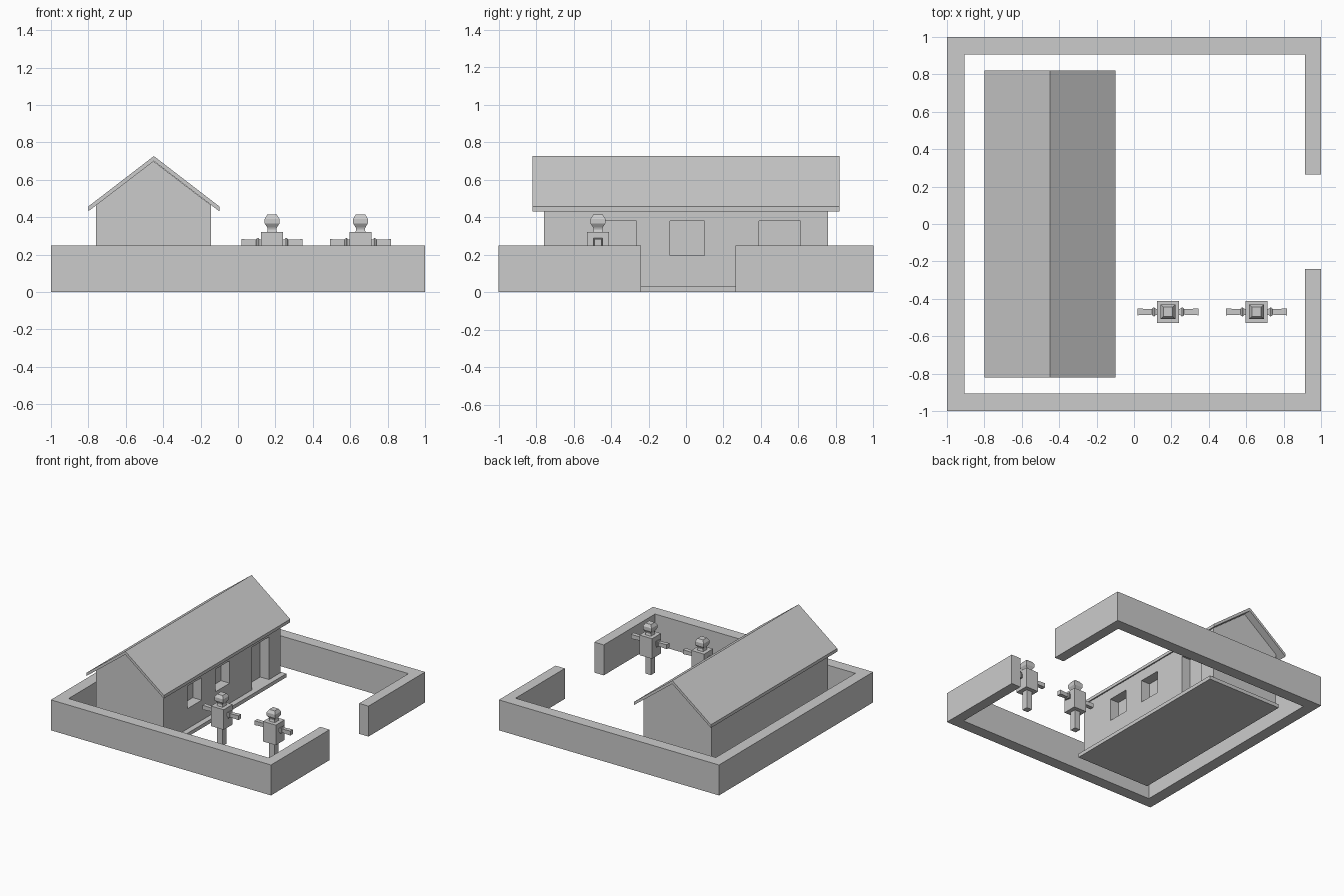
import bpy, bmesh
from mathutils import Vector

if "Cube" in bpy.data.objects:
    bpy.data.objects.remove(bpy.data.objects["Cube"])


def make_object(name, bm):
    bmesh.ops.recalc_face_normals(bm, faces=bm.faces)
    mesh = bpy.data.meshes.new(name)
    bm.to_mesh(mesh)
    bm.free()
    obj = bpy.data.objects.new(name, mesh)
    bpy.context.collection.objects.link(obj)
    return obj


def prism(name, outline, axis, a, b):
    """Extrude a 2D outline from a to b along y (outline is x,z) or z (outline is x,y)."""
    bm = bmesh.new()
    pts = [(u, a, v) if axis == 'y' else (u, v, a) for u, v in outline]
    face = bm.faces.new([bm.verts.new(p) for p in pts])
    geo = bmesh.ops.extrude_face_region(bm, geom=[face])["geom"]
    move = Vector((0, b - a, 0)) if axis == 'y' else Vector((0, 0, b - a))
    bmesh.ops.translate(bm, verts=[g for g in geo if isinstance(g, bmesh.types.BMVert)], vec=move)
    return make_object(name, bm)


def box(name, x0, x1, y0, y1, z0, z1):
    return prism(name, [(x0, y0), (x1, y0), (x1, y1), (x0, y1)], 'z', z0, z1)


def square_loft(name, origin, direction, u, v, profile):
    """Square rings (distance, half width) skinned along a direction."""
    bm = bmesh.new()
    o, d, u, v = map(Vector, (origin, direction, u, v))
    rings = [[bm.verts.new(o + d * t + u * h * i + v * h * j)
              for i, j in ((-1, -1), (1, -1), (1, 1), (-1, 1))] for t, h in profile]
    for r, s in zip(rings, rings[1:]):
        for k in range(4):
            bm.faces.new((r[k], r[(k + 1) % 4], s[(k + 1) % 4], s[k]))
    bm.faces.new(rings[0])
    bm.faces.new(rings[-1])
    return make_object(name, bm)


# Courtyard wall with gateway on the right
prism("courtyard_wall", [(1, -0.24), (1, -1), (-1, -1), (-1, 1), (1, 1), (1, 0.265),
                         (0.915, 0.265), (0.915, 0.905), (-0.905, 0.905),
                         (-0.905, -0.905), (0.915, -0.905), (0.915, -0.24)], 'z', 0, 0.25)

# House: plinth, gabled body, roof
box("plinth", -0.775, -0.10, -0.77, 0.77, 0, 0.03)
house = prism("house_body", [(-0.76, 0.03), (-0.145, 0.03), (-0.145, 0.465),
                             (-0.4525, 0.70), (-0.76, 0.465)], 'y', -0.757, 0.757)
prism("roof", [(-0.80, 0.432), (-0.45, 0.70), (-0.10, 0.432),
               (-0.10, 0.458), (-0.45, 0.727), (-0.80, 0.458)], 'y', -0.82, 0.82)

# Recessed windows and door
for name, y0, y1, z0 in (("window_cutter_front", -0.45, -0.265, 0.195),
                         ("window_cutter_middle", -0.085, 0.10, 0.195),
                         ("door_cutter", 0.39, 0.61, 0.02)):
    cutter = box(name, -0.225, -0.05, y0, y1, z0, 0.38)
    cutter.hide_render = True
    cutter.hide_set(True)
    mod = house.modifiers.new(name, 'BOOLEAN')
    mod.operation = 'DIFFERENCE'
    mod.solver = 'EXACT'
    mod.object = cutter


# Standing figures with outstretched arms
def figure(name, x, y):
    box(name + "_leg", x - 0.025, x + 0.025, y - 0.025, y + 0.025, 0, 0.155)
    box(name + "_torso", x - 0.058, x + 0.058, y - 0.058, y + 0.058, 0.155, 0.32)
    square_loft(name + "_head", (x, y, 0), (0, 0, 1), (1, 0, 0), (0, 1, 0),
                [(0.32, 0.027), (0.335, 0.023), (0.346, 0.026), (0.366, 0.039),
                 (0.392, 0.039), (0.415, 0.025)])
    for side, s in (("left", -1), ("right", 1)):
        square_loft(f"{name}_{side}_arm", (x, y, 0.265), (s, 0, 0), (0, 1, 0), (0, 0, 1),
                    [(0.058, 0.015), (0.068, 0.018), (0.074, 0.024), (0.082, 0.022),
                     (0.086, 0.015), (0.162, 0.018)])


figure("first_figure", 0.182, -0.47)
figure("second_figure", 0.655, -0.47)
